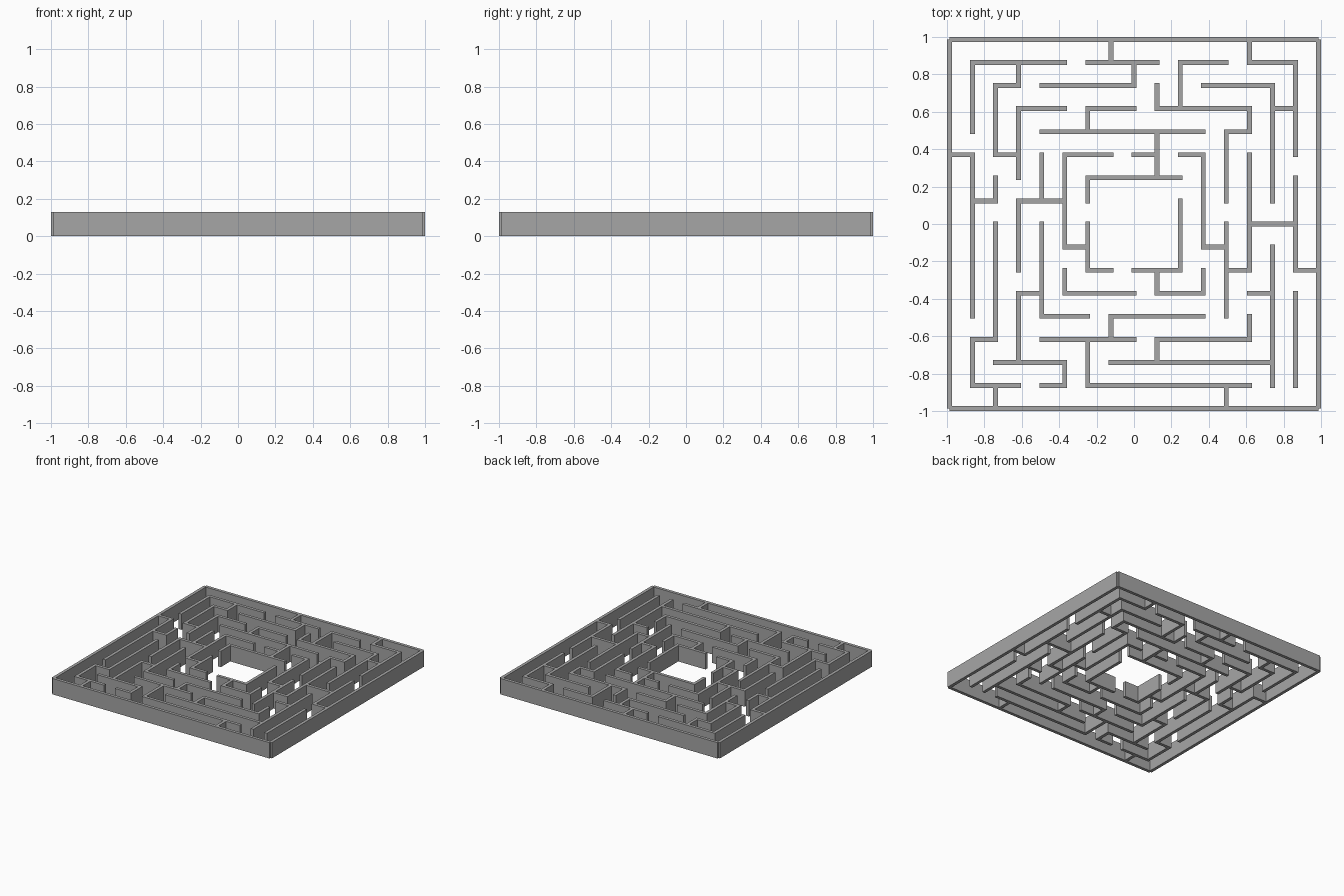
import bpy, bmesh

if "Cube" in bpy.data.objects:
    bpy.data.objects.remove(bpy.data.objects["Cube"])

STEP = 0.1234        # lattice spacing (16 x 16 cells)
HALF = 0.0128        # half wall thickness
HEIGHT = 0.13
N = 8

# inner walls running along x: row -> (start, end) lattice columns
rows = {
    7: [(-7, -3), (-2, 1), (2, 4), (5, 7)],
    6: [(-6, -5), (-4, 0), (3, 6)],
    5: [(-5, -3), (-2, 0), (1, 5), (6, 7)],
    4: [(-4, 3), (4, 5)],
    3: [(-8, -7), (-6, -5), (-3, -1), (0, 1), (2, 3)],
    2: [(-2, 2)],
    1: [(-7, -6), (-5, -3)],
    0: [(5, 7)],
    -1: [(-3, -2), (3, 4)],
    -2: [(-2, -1), (0, 2), (4, 5), (7, 8)],
    -3: [(-5, -4), (-3, 0), (1, 3), (5, 6)],
    -4: [(-4, -2), (-1, 3)],
    -5: [(-7, -6), (-4, 0), (1, 5)],
    -6: [(-6, -3), (-1, 6)],
    -7: [(-7, -5), (-4, -3), (-2, 5)],
}

# inner walls running along y: column -> (start, end) lattice rows
cols = {
    -7: [(4, 7), (-4, 3), (-7, -5)],
    -6: [(3, 6), (1, 2), (-5, 0), (-8, -7)],
    -5: [(6, 7), (2, 5), (-2, 1), (-6, -3)],
    -4: [(1, 3), (-4, 0)],
    -3: [(-1, 3), (-3, -2), (-7, -6)],
    -2: [(4, 5), (1, 2), (-2, 0), (-7, -5)],
    -1: [(7, 8), (-5, -4)],
    0: [(6, 7)],
    1: [(5, 6), (2, 4), (-3, -2), (-6, -5)],
    2: [(5, 7), (-2, 1)],
    3: [(-1, 3), (-3, -2)],
    4: [(1, 4), (-4, 0), (-8, -7)],
    5: [(7, 8), (4, 5), (-2, 3), (-5, -4)],
    6: [(1, 6), (-7, -1)],
    7: [(3, 7), (-2, 2), (-7, -3)],
}


def span(a, b):
    """Wall extent: square ends overhang, but stop at the border centre line."""
    lo = a * STEP - (HALF if a > -N else 0)
    hi = b * STEP + (HALF if b < N else 0)
    return lo, hi


# footprint rectangles (x0, x1, y0, y1); the border walls leave notched corners
rects = []
for k in (-N, N):
    rows[k] = cols[k] = [(-N, N)]
for j, walls in rows.items():
    for a, b in walls:
        rects.append((*span(a, b), j * STEP - HALF, j * STEP + HALF))
for i, walls in cols.items():
    for a, b in walls:
        rects.append((i * STEP - HALF, i * STEP + HALF, *span(a, b)))

# merge the rectangles into one footprint on a shared grid of lines
lines = sorted([k * STEP + s * HALF for k in range(-N, N + 1) for s in (-1, 1)]
               + [-N * STEP, N * STEP])
bm = bmesh.new()
verts = {}


def vert(i, j):
    if (i, j) not in verts:
        verts[i, j] = bm.verts.new((lines[i], lines[j], 0))
    return verts[i, j]


for i in range(len(lines) - 1):
    for j in range(len(lines) - 1):
        cx = (lines[i] + lines[i + 1]) / 2
        cy = (lines[j] + lines[j + 1]) / 2
        if any(x0 < cx < x1 and y0 < cy < y1 for x0, x1, y0, y1 in rects):
            bm.faces.new([vert(i, j), vert(i + 1, j), vert(i + 1, j + 1), vert(i, j + 1)])

# raise the footprint into solid walls
top = bmesh.ops.extrude_face_region(bm, geom=bm.faces[:], use_keep_orig=True)["geom"]
bmesh.ops.translate(bm, vec=(0, 0, HEIGHT),
                    verts=[g for g in top if isinstance(g, bmesh.types.BMVert)])
bmesh.ops.recalc_face_normals(bm, faces=bm.faces[:])

mesh = bpy.data.meshes.new("maze_walls")
bm.to_mesh(mesh)
bm.free()

# dark grey walls
grey = bpy.data.materials.new("dark_grey")
grey.diffuse_color = (0.38, 0.38, 0.38, 1)
grey.use_nodes = True
grey.node_tree.nodes["Principled BSDF"].inputs["Base Color"].default_value = grey.diffuse_color
mesh.materials.append(grey)
bpy.context.collection.objects.link(bpy.data.objects.new("maze_walls", mesh))
